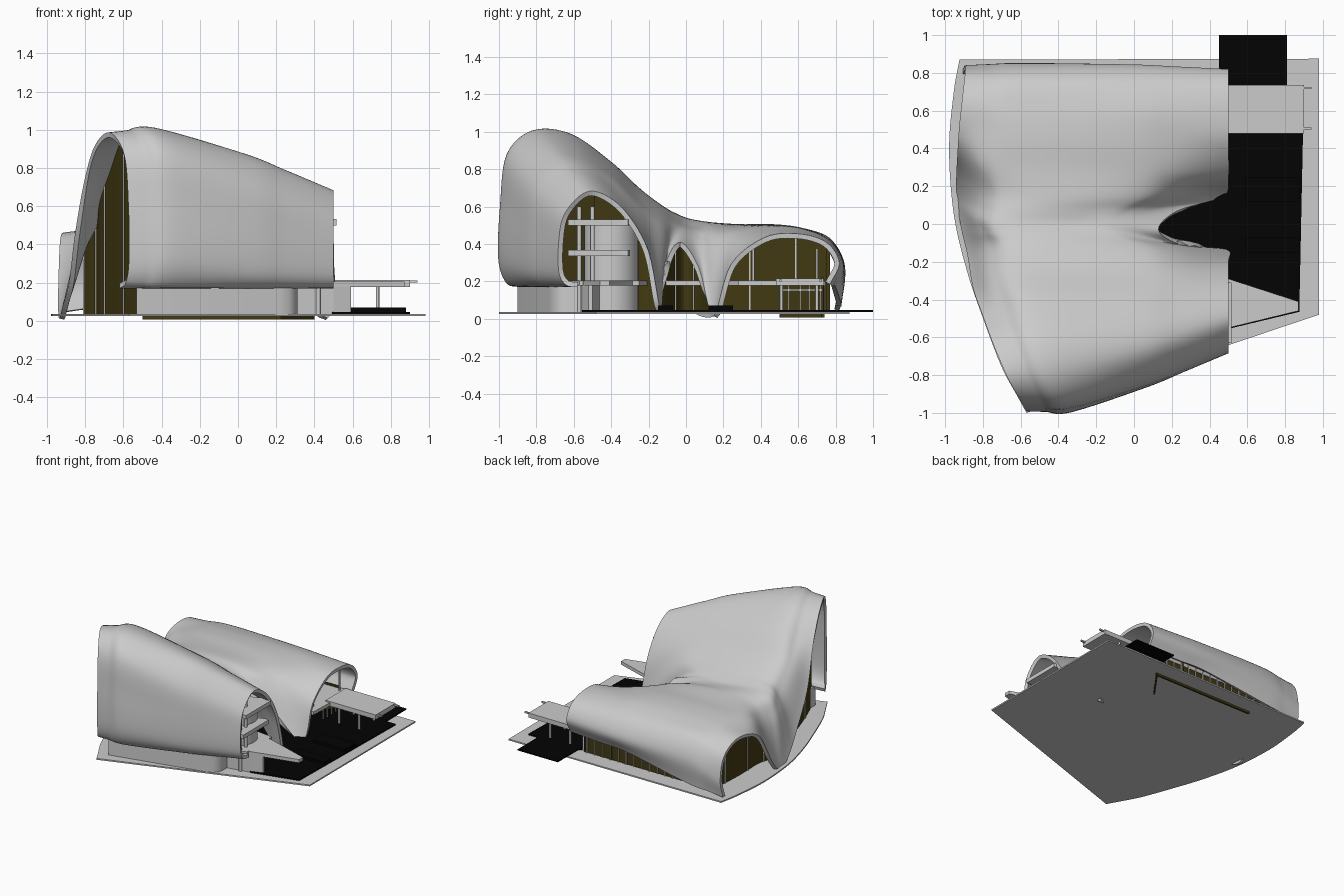
import bpy, bmesh, math
from mathutils import Vector

if "Cube" in bpy.data.objects:
    bpy.data.objects.remove(bpy.data.objects["Cube"])


def material(name, col):
    m = bpy.data.materials.new(name)
    m.diffuse_color = (*col, 1)
    m.use_nodes = True
    m.node_tree.nodes["Principled BSDF"].inputs["Base Color"].default_value = m.diffuse_color
    return m


GLASS = material("olive_glass", (0.055, 0.042, 0.006))
BLACK = material("black_stone", (0.001, 0.001, 0.001))


def make(name, verts, faces, mat=None):
    me = bpy.data.meshes.new(name)
    me.from_pydata(verts, [], faces)
    ob = bpy.data.objects.new(name, me)
    bpy.context.collection.objects.link(ob)
    if mat:
        me.materials.append(mat)
    return ob


def smooth(ob, angle=40):
    bpy.ops.object.select_all(action='DESELECT')
    ob.select_set(True)
    bpy.context.view_layer.objects.active = ob
    bpy.ops.object.shade_smooth_by_angle(angle=math.radians(angle))


def prism(name, pts, z0, z1, mat=None):
    n = len(pts)
    v = [(x, y, z0) for x, y in pts] + [(x, y, z1) for x, y in pts]
    f = [tuple(range(n)), tuple(range(n, 2 * n))]
    f += [(i, (i + 1) % n, (i + 1) % n + n, i + n) for i in range(n)]
    ob = make(name, v, f, mat)
    bm = bmesh.new()
    bm.from_mesh(ob.data)
    bmesh.ops.recalc_face_normals(bm, faces=bm.faces)
    bm.to_mesh(ob.data)
    bm.free()
    return ob


def box(name, x0, x1, y0, y1, z0, z1, mat=None):
    return prism(name, [(x0, y0), (x1, y0), (x1, y1), (x0, y1)], z0, z1, mat)


def drum(name, x, y, r, z0, z1, n=32):
    ring = [(x + r * math.cos(2 * math.pi * i / n), y + r * math.sin(2 * math.pi * i / n)) for i in range(n)]
    smooth(prism(name, ring, z0, z1))


def spline(p, u):
    i = min(int(u), len(p) - 2)
    f = u - i
    a, b = p[i], p[i + 1]
    pre = p[i - 1] if i > 0 else 2 * a - b
    post = p[i + 2] if i + 2 < len(p) else 2 * b - a
    return .5 * (2 * a + (b - pre) * f + (2 * pre - 5 * a + 4 * b - post) * f * f
                 + (3 * a - pre - 3 * b + post) * f ** 3)


# Plan curve of the curved left edge (y, x)
LEFT = [(-1.0, -.565), (-.9, -.62), (-.75, -.70), (-.5, -.795), (-.25, -.88),
        (.05, -.95), (.4, -.975), (.7, -.95), (.87, -.92)]
curve = [spline([Vector(p) for p in LEFT], i / 5) for i in range(41)]


def left_x(y):
    y = min(max(y, -1.0), .87)
    for a, b in zip(curve, curve[1:]):
        if y <= b.x + 1e-6:
            return a.y + (b.y - a.y) * (y - a.x) / (b.x - a.x)
    return LEFT[-1][1]


# Shell cross-sections (y, z) from left end to right end
END_L = [(-.90, .17), (-.96, .20), (-.99, .32), (-.985, .6), (-.945, .87), (-.81, .985), (-.63, .92),
         (-.48, .74), (-.34, .46), (-.16, .21), (-.03, .09), (.08, .02), (.16, .03), (.25, .14),
         (.38, .37), (.52, .45), (.68, .45), (.80, .35), (.84, .18), (.82, .045)]
SEC_A = [(-.88, .17), (-.95, .19), (-.995, .32), (-.985, .6), (-.95, .87), (-.81, 1.0), (-.61, .985),
         (-.40, .84), (-.25, .70), (-.12, .60), (-.05, .56), (.01, .535), (.08, .52), (.16, .51),
         (.30, .505), (.46, .505), (.62, .485), (.77, .43), (.85, .28), (.83, .08)]
SEC_B = [(-.74, .17), (-.81, .18), (-.86, .27), (-.86, .5), (-.83, .72), (-.71, .86), (-.57, .865),
         (-.40, .77), (-.25, .635), (-.13, .55), (-.06, .52), (0, .50), (.07, .49), (.15, .485),
         (.28, .49), (.45, .50), (.62, .485), (.77, .42), (.845, .29), (.80, .17)]
END_R = [(-.58, .17), (-.64, .18), (-.68, .25), (-.68, .42), (-.65, .56), (-.55, .67), (-.45, .67),
         (-.32, .57), (-.20, .36), (-.135, .05), (-.11, .29), (-.03, .41), (.07, .27), (.145, .015),
         (.24, .29), (.42, .435), (.60, .455), (.75, .41), (.82, .30), (.77, .185)]
# Right edge x per column: the notch cuts back in the middle
RIGHT_X = [.5] * 9 + [.49, .25, .13, .23, .47] + [.5] * 6


def blend(a, b, outer, valley):
    # in-between section; valley columns follow a different ratio
    out = []
    for i, (p, q) in enumerate(zip(a, b)):
        k = valley if 8 <= i <= 14 else outer
        out.append(tuple(m + (n - m) * k for m, n in zip(p, q)))
    return out


stations = []
for sec, t in ((END_L, 0), (blend(END_L, SEC_A, .5, .74), .09), (SEC_A, .22), (SEC_B, .62),
               (blend(SEC_B, END_R, .45, .27), .8), (END_R, 1)):
    row = []
    for i, ((y, z), rx) in enumerate(zip(sec, RIGHT_X)):
        lean = .022 + .05 * z if i > 11 else (.022 if i > 8 else 0)
        row.append(Vector(((left_x(y) + lean) * (1 - t) + rx * t, y, z)))
    stations.append(row)


def surface(u, v):
    p = spline([spline(s, u) for s in stations], v)
    p.z = max(p.z, .005)
    return p


# Flowing roof shell
NU, NV = 114, 45
verts = [surface(19 * i / NU, 5 * j / NV) for i in range(NU + 1) for j in range(NV + 1)]
W = NV + 1
faces = [(i * W + j, i * W + j + 1, (i + 1) * W + j + 1, (i + 1) * W + j) for i in range(NU) for j in range(NV)]
shell = make("roof_shell", verts, faces)
mod = shell.modifiers.new("thickness", 'SOLIDIFY')
mod.thickness = .027
mod.offset = -1
bpy.context.view_layer.objects.active = shell
bpy.ops.object.modifier_apply(modifier=mod.name)
smooth(shell, 50)


# Glass curtains hanging from the shell inside both ends, with mullions
def curtain(name, v, u0, u1, n=60):
    top = [surface(u0 + (u1 - u0) * i / n, v) for i in range(n + 1)]
    vs = [(p.x, p.y, p.z - .016) for p in top] + [(p.x, p.y, .035) for p in top]
    make(name, vs, [(i, i + 1, i + n + 2, i + n + 1) for i in range(n)], GLASS)
    for k in range(6, n - 4, 8):
        p = top[k]
        box(name + "_mullion", p.x - .006, p.x + .006, p.y - .004, p.y + .004, .035, p.z - .03)


curtain("left_glazing", 1.2, 4.5, 16.9)
curtain("right_glazing", 3.7, 6.3, 16.9)

# Ground slab
prism("ground_slab", [(p.y - .004, p.x) for p in curve] + [(.98, .875), (.98, -.48)], .025, .036)

# Rear glass wall, its return, and mullions
box("rear_glass", -.80, .40, .725, .735, .036, .22, GLASS)
box("rear_glass_base", -.5, .40, .725, .74, .008, .036, GLASS)
prism("return_glass", [(.40, .735), (.39, .74), (.22, .505), (.23, .5)], .008, .2, GLASS)
for i in range(17):
    x = -.75 + i * .07
    box("rear_mullion", x - .004, x + .004, .733, .745, .036, .2)
for y in (.5, .55, .61, .66, .72):
    box("entrance_frame", .41, .42, y - .004, y + .004, .04, .18)
box("entrance_rail", .41, .42, .5, .73, .15, .16)

# Black terrace and raised steps
prism("black_terrace", [(0, -.3), (.5, -.555), (.875, -.465), (.9, .735), (.81, .735), (.81, 1.0),
                        (.45, 1.0), (.45, .735), (0, .5)], .036, .046, BLACK)
for y0, y1 in ((-.15, -.07), (.12, .25)):
    box("terrace_step", .59, .88, y0, y1, .046, .07, BLACK)

# Plinth rooms under the front of the shell
smooth(prism("front_plinth", [(-.53, -.9), (.22, -.73), (.27, -.71), (.30, -.68), (.31, -.64), (.31, -.4),
                              (-.53, -.4)], .036, .19), 35)
prism("side_room", [(.1, -.62), (.5, -.55), (.59, -.52), (.59, -.5), (.1, -.4)], .036, .178)

# Upper floors and balconies
prism("main_floor", [(-.68, -.27), (-.56, -.76), (.3, -.62), (.48, -.57), (.48, -.25), (.1, -.2), (.1, .15),
                     (.3, .28), (.48, .28), (.5, .74), (-.76, .74)], .178, .205)
prism("front_balcony", [(.45, -.28), (.5, -.29), (.87, -.41), (.87, -.46), (.5, -.55), (.45, -.55)], .178, .205)
box("rear_balcony", .45, .9, .48, .735, .178, .215)
for y in (.505, .72):
    box("balcony_bracket", .88, .94, y - .006, y + .006, .2, .212)
for x in (.55, .73):
    for y in (.51, .70):
        drum("balcony_post", x, y, .009, .046, .18, 12)
for z, x1 in ((.335, .49), (.50, .515)):
    prism("tower_floor", [(.2, -.62), (x1, -.63), (x1, -.31), (.46, -.3), (.3, -.36)], z, z + .032)

# Round stair tower and slim columns
drum("stair_tower", .28, -.40, .145, .036, .52)
for y in (-.57, -.50):
    drum("tower_column", .42, y, .012, .036, .6, 12)
for y in (.36, .70):
    drum("hall_column", .42, y, .007, .2, .375, 12)
